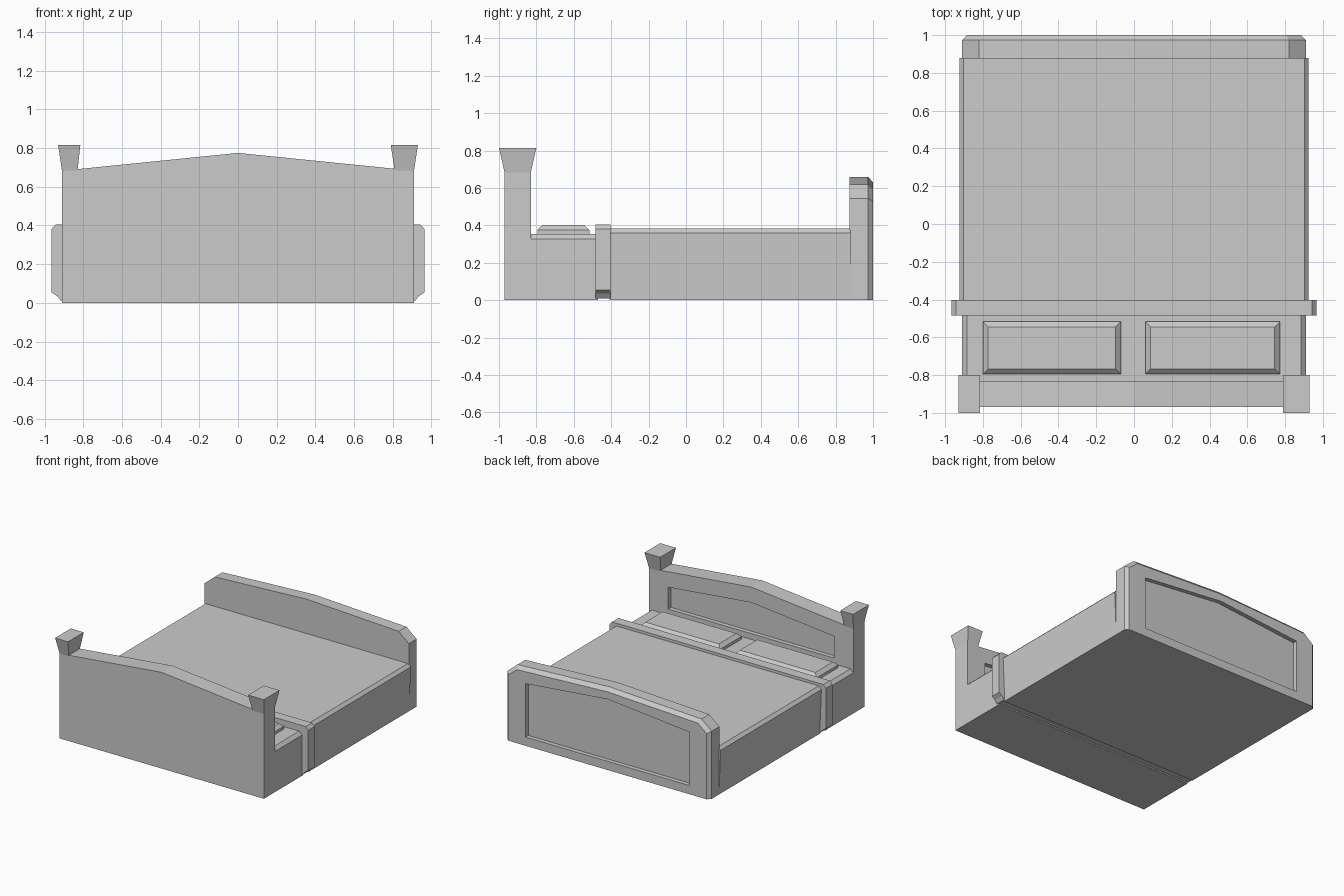
import bpy, bmesh

cube = bpy.data.objects.get("Cube")
if cube:
    bpy.data.objects.remove(cube, do_unlink=True)

grey = bpy.data.materials.new("plain_grey")
grey.use_nodes = True
grey.diffuse_color = (0.6, 0.6, 0.6, 1)
grey.node_tree.nodes["Principled BSDF"].inputs["Base Color"].default_value = (0.6, 0.6, 0.6, 1)


def loft(name, loops):
    """Skin a row of equal-length point loops and cap both ends."""
    bm = bmesh.new()
    rings = [[bm.verts.new(p) for p in loop] for loop in loops]
    for a, b in zip(rings, rings[1:]):
        for i in range(len(a)):
            j = (i + 1) % len(a)
            bm.faces.new((a[i], a[j], b[j], b[i]))
    bm.faces.new(rings[0])
    bm.faces.new(rings[-1])
    bmesh.ops.recalc_face_normals(bm, faces=bm.faces)
    mesh = bpy.data.meshes.new(name)
    bm.to_mesh(mesh)
    bm.free()
    mesh.materials.append(grey)
    ob = bpy.data.objects.new(name, mesh)
    bpy.context.collection.objects.link(ob)
    return ob


def outline(half, y):
    """Mirror a right-hand profile (bottom to top) into a closed loop at depth y."""
    left = [(-x, z) for x, z in reversed(half) if x > 0]
    return [(x, y, z) for x, z in half + left]


def rect(x0, x1, y0, y1, z):
    return [(x0, y0, z), (x1, y0, z), (x1, y1, z), (x0, y1, z)]


def prism(name, half, y0, y1):
    return loft(name, [outline(half, y0), outline(half, y1)])


# Headboard with a recessed panel on its inner face
board = [(0.91, 0), (0.91, 0.683), (0, 0.775)]
panel = [(0.74, 0.40), (0.74, 0.575), (0, 0.65)]
loft("headboard", [outline(board, -0.97), outline(board, -0.83),
                   outline(panel, -0.83), outline(panel, -0.865)])

# Flared post caps
for name, side, neck, top in (("left_post", 1, 0.81, 0.79), ("right_post", -1, 0.83, 0.815)):
    loft(name, [rect(side * neck, side * 0.91, -0.97, -0.83, 0.683),
                rect(side * top, side * 0.93, -1.0, -0.80, 0.815)])

# Footboard with chamfered outer rim and recessed panel
foot = [(0.91, 0), (0.91, 0.545), (0.82, 0.62), (0, 0.66)]
rim = [(0.885, 0), (0.885, 0.53), (0.805, 0.593), (0, 0.63)]
inset = [(0.73, 0.07), (0.73, 0.50), (0.66, 0.507), (0, 0.57)]
loft("footboard", [outline(foot, 0.875), outline(foot, 0.973), outline(rim, 1.0),
                   outline(inset, 1.0), outline(inset, 0.965)])

# Covered mattress, lower sheet area and folded band
prism("mattress", [(0.91, 0), (0.925, 0.36), (0.902, 0.383)], -0.41, 0.88)
prism("sheet", [(0.91, 0), (0.91, 0.328), (0.885, 0.353)], -0.84, -0.47)
prism("folded_band", [(0.90, 0.01), (0.915, 0.01), (0.935, 0.035), (0.965, 0.055),
                      (0.965, 0.38), (0.943, 0.405)], -0.485, -0.403)

# Pillows with bevelled tops
for name, x0, x1 in (("right_pillow", -0.80, -0.07), ("left_pillow", 0.06, 0.773)):
    y0, y1, b = -0.795, -0.517, 0.028
    loft(name, [rect(x0, x1, y0, y1, 0.34), rect(x0, x1, y0, y1, 0.376),
                rect(x0 + b, x1 - b, y0 + b, y1 - b, 0.402)])
